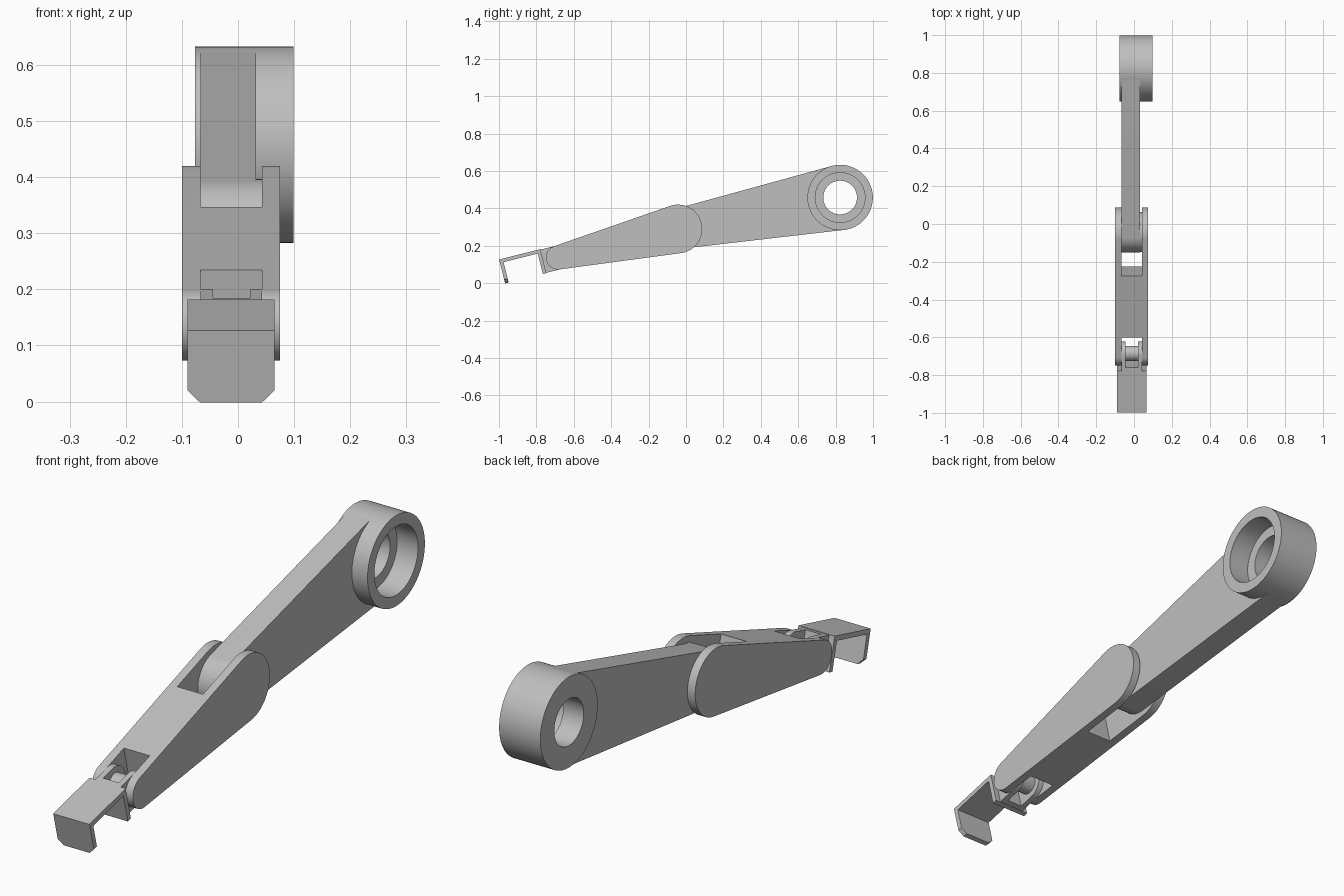
import bpy, bmesh, math
from math import cos, sin, pi, acos, atan2, hypot

if "Cube" in bpy.data.objects:
    bpy.data.objects.remove(bpy.data.objects["Cube"], do_unlink=True)

grey = bpy.data.materials.new("plain grey")
grey.use_nodes = True
colour = (0.52, 0.52, 0.52, 1)
grey.diffuse_color = colour
grey.node_tree.nodes["Principled BSDF"].inputs["Base Color"].default_value = colour

# Joint centres in the side plane (y, z)
ELBOW, WRIST, SHOULDER = (-0.043, 0.29), (-0.685, 0.137), (0.824, 0.458)
SLOT = (-0.067, 0.043)
EAR = 0.022


def arc(cu, cv, r, start, end, n=40):
    return [(cu + r * cos(start + (end - start) * i / n),
             cv + r * sin(start + (end - start) * i / n)) for i in range(n + 1)]


def finish(obj):
    bpy.ops.object.select_all(action='DESELECT')
    obj.select_set(True)
    bpy.context.view_layer.objects.active = obj
    bpy.ops.object.shade_smooth_by_angle(angle=math.radians(30))


def add_object(name, bm, origin, tilt):
    bmesh.ops.recalc_face_normals(bm, faces=bm.faces[:])
    mesh = bpy.data.meshes.new(name)
    bm.to_mesh(mesh)
    bm.free()
    mesh.materials.append(grey)
    obj = bpy.data.objects.new(name, mesh)
    bpy.context.collection.objects.link(obj)
    obj.location = (0, *origin)
    obj.rotation_euler.x = tilt
    return obj


def prism_mesh(profile, x0, x1):
    """Extrude a (y, z) profile from x0 to x1."""
    bm = bmesh.new()
    face = bm.faces.new([bm.verts.new((x0, u, v)) for u, v in profile])
    new = bmesh.ops.extrude_face_region(bm, geom=[face])["geom"]
    verts = [g for g in new if isinstance(g, bmesh.types.BMVert)]
    bmesh.ops.translate(bm, verts=verts, vec=(x1 - x0, 0, 0))
    return bm


def prism(name, profile, x0, x1, origin, tilt=0.0):
    obj = add_object(name, prism_mesh(profile, x0, x1), origin, tilt)
    finish(obj)
    return obj


def rect(u0, u1, v0, v1):
    return [(u0, v0), (u1, v0), (u1, v1), (u0, v1)]


def disc(r):
    return arc(0, 0, r, 0, 2 * pi, 64)[:-1]


def tilt_and_length(a, b):
    dy, dz = b[0] - a[0], b[1] - a[1]
    return atan2(dz, dy), hypot(dy, dz)


# Shoulder ring: stepped bore revolved about x
bm = bmesh.new()
section = [(-0.077, 0.09), (-0.077, 0.175), (0.099, 0.175),
           (0.099, 0.133), (0.01, 0.133), (0.01, 0.09)]
steps = 96
loops = [[bm.verts.new((x, r * cos(2 * pi * i / steps), r * sin(2 * pi * i / steps)))
          for x, r in section] for i in range(steps)]
for i in range(steps):
    a, b = loops[i], loops[(i + 1) % steps]
    for j in range(len(section)):
        k = (j + 1) % len(section)
        bm.faces.new((a[j], a[k], b[k], b[j]))
finish(add_object("shoulder_ring", bm, SHOULDER, 0))

# Upper arm: tapered bar, hollowed where it meets the ring
tilt, length = tilt_and_length(ELBOW, SHOULDER)
r1, r2 = 0.107, 0.1745
phi = acos((r1 - r2) / length)
profile = (arc(0, 0, r1, phi, 2 * pi - phi)
           + [(length + r2 * cos(phi), -r2 * sin(phi))]
           + arc(length, 0, 0.15, -phi, phi - 2 * pi)
           + [(length + r2 * cos(phi), r2 * sin(phi))])
prism("upper_arm", profile, SLOT[0], 0.032, ELBOW, tilt)
prism("elbow_boss", disc(r1 - 0.0005), 0.0, SLOT[1], ELBOW)

# Forearm: tapered link with a fork cut into each end
tilt, length = tilt_and_length(WRIST, ELBOW)
r1, r2 = 0.064, 0.13
phi = acos((r1 - r2) / length)
profile = (arc(-length, 0, r1, phi, 2 * pi - phi) + arc(0, 0, r2, -phi, phi))
forearm = prism("forearm", profile, -0.1, 0.075, ELBOW, tilt)
for u0, u1 in ((-0.2125, 0.3), (-1.0, -0.555)):
    cutter = prism("slot_cutter", rect(u0, u1, -0.3, 0.3), *SLOT, ELBOW, tilt)
    cutter.hide_render = True
    mod = forearm.modifiers.new("slot", 'BOOLEAN')
    mod.operation, mod.solver, mod.object = 'DIFFERENCE', 'EXACT', cutter
    bpy.ops.object.select_all(action='DESELECT')
    forearm.select_set(True)
    bpy.context.view_layer.objects.active = forearm
    bpy.context.view_layer.update()
    while forearm.modifiers[0] != mod:
        bpy.ops.object.modifier_apply(modifier=forearm.modifiers[0].name)
    bpy.ops.object.modifier_apply(modifier=mod.name)
    bpy.data.objects.remove(cutter, do_unlink=True)
finish(forearm)

# Claw: bent plate with clipped corners on the front lip
tilt = math.radians(14)
back, front, top, thick = -0.08, -0.307, 0.066, 0.019
profile = [(front, top), (back, top), (back, -top), (back - thick, -top),
           (back - thick, top - thick), (front + thick, top - thick),
           (front + thick, -top), (front, -top)]
bm = prism_mesh(profile, -0.09, 0.065)
corners = [e for e in bm.edges
           if all(v.co.y < front + 0.03 and v.co.z < 0 for v in e.verts)
           and abs(e.verts[0].co.x - e.verts[1].co.x) < 0.001]
bmesh.ops.bevel(bm, geom=corners, offset=EAR, segments=1, affect='EDGES')
finish(add_object("claw", bm, WRIST, tilt))

# Wrist hinge: mounting block, two rounded ears and a pin
inner = (SLOT[0] + EAR, SLOT[1] - EAR)
prism("wrist_block", rect(back, -0.06, -0.064, 0.064), *inner, WRIST, tilt)
ear = [(back, 0.064), (back, -0.064)] + arc(0, 0, 0.064, -pi / 2, pi / 2)
prism("wrist_ear_right", ear, SLOT[0], inner[0], WRIST, tilt)
prism("wrist_ear_left", ear, inner[1], SLOT[1], WRIST, tilt)
prism("wrist_pin", disc(0.04), *inner, WRIST, tilt)
